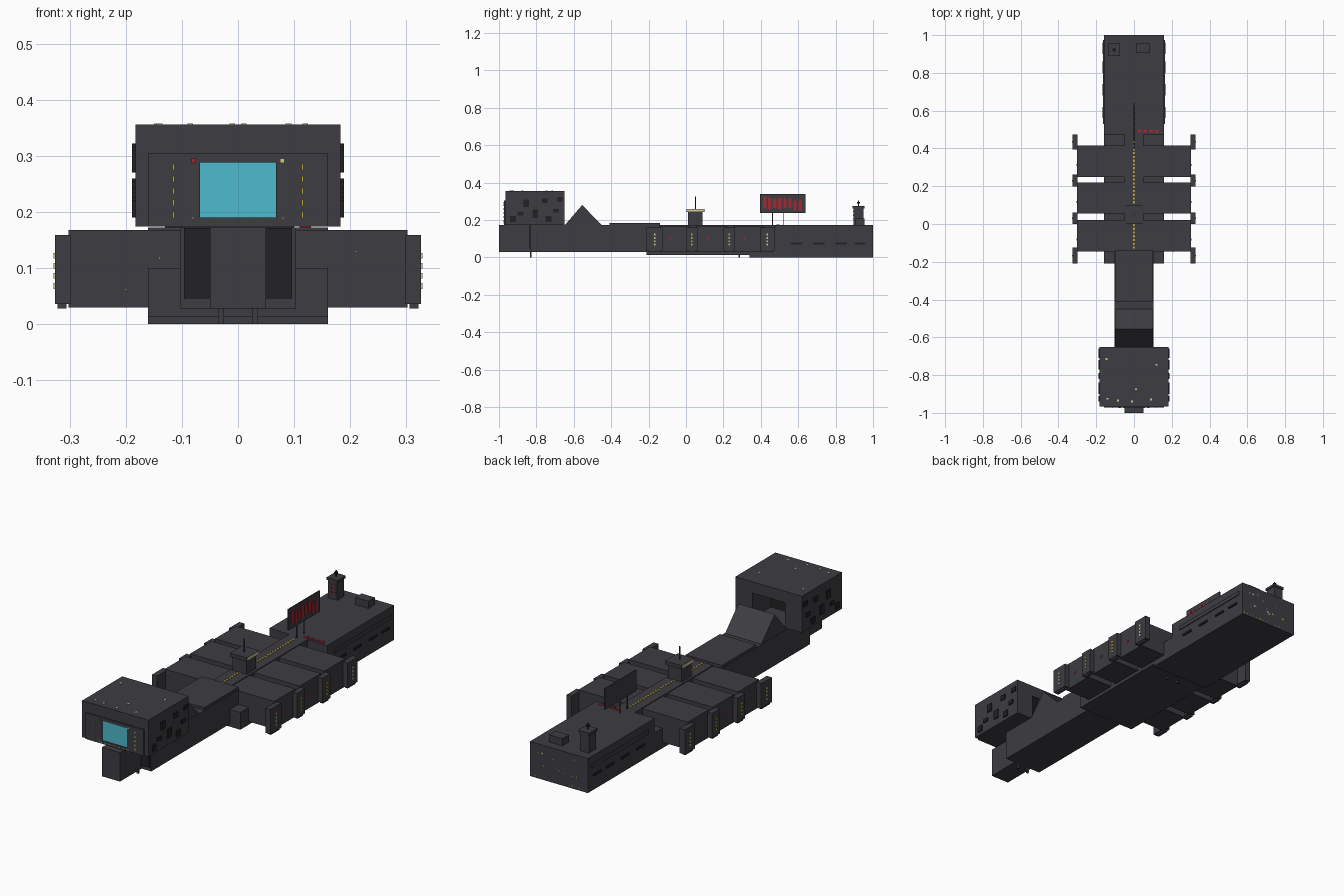
import bpy, bmesh, random
from mathutils import Matrix, Vector

random.seed(4)
cube = bpy.data.objects.get("Cube")
if cube:
    bpy.data.objects.remove(cube)


def material(name, *rgb):
    m = bpy.data.materials.new(name)
    m.use_nodes = True
    m.diffuse_color = (*rgb, 1)
    m.node_tree.nodes["Principled BSDF"].inputs["Base Color"].default_value = (*rgb, 1)
    return m


GREY = material("hull grey", .047, .045, .054)
DARK = material("shadow grey", .016, .016, .018)
CYAN = material("bay cyan", .077, .49, .61)
YELLOW = material("lamp yellow", .58, .43, .03)
RED = material("sign red", .38, .02, .03)
CREAM = material("lamp cream", .68, .58, .32)


def finish(name, bm, mat):
    mesh = bpy.data.meshes.new(name)
    bmesh.ops.recalc_face_normals(bm, faces=bm.faces)
    bm.to_mesh(mesh)
    bm.free()
    mesh.materials.append(mat)
    obj = bpy.data.objects.new(name, mesh)
    bpy.context.collection.objects.link(obj)
    return obj


def boxes(name, spans, mat=GREY):
    """One object made of boxes, each given as x, y and z spans."""
    bm = bmesh.new()
    for x, y, z in spans:
        lo, hi = Vector((x[0], y[0], z[0])), Vector((x[1], y[1], z[1]))
        size = Matrix.Diagonal((*(hi - lo), 1))
        bmesh.ops.create_cube(bm, size=1, matrix=Matrix.Translation((lo + hi) / 2) @ size)
    return finish(name, bm, mat)


def lamps(name, points, mat, size):
    """Small plates centred on points."""
    boxes(name, [[(c - s / 2, c + s / 2) for c, s in zip(p, size)] for p in points], mat)


def both(spans):
    """The spans together with their mirror images in x."""
    return spans + [((-x[1], -x[0]), y, z) for x, y, z in spans]


def prism(name, profile, half, mat=GREY):
    """A y-z profile drawn out along x."""
    bm = bmesh.new()
    face = bm.faces.new([bm.verts.new((-half, y, z)) for y, z in profile])
    out = bmesh.ops.extrude_face_region(bm, geom=[face])["geom"]
    bmesh.ops.translate(bm, vec=(2 * half, 0, 0),
                        verts=[v for v in out if isinstance(v, bmesh.types.BMVert)])
    return finish(name, bm, mat)


def rod(name, x, y, z0, z1, r, mat=GREY):
    bm = bmesh.new()
    bmesh.ops.create_cone(bm, cap_ends=True, segments=8, radius1=r, radius2=r, depth=z1 - z0,
                          matrix=Matrix.Translation((x, y, (z0 + z1) / 2)))
    return finish(name, bm, mat)


# Main hulls
boxes("rear_hull", [((-.16, .16), (.475, 1), (0, .172))])
boxes("keel_plate", [((-.16, .16), (.34, .48), (0, .02))])
boxes("middle_hull", [((-.16, .16), (-.21, .476), (.014, .1))])
boxes("spine", [((-.05, .05), (-.15, .475), (.1, .172))])
boxes("rear_side_strips", both([((.16, .164), (.53, .975), (.115, .135))]))
boxes("rear_side_slots", both([((.16, .166), (y, y + .06), (.07, .08))
                               for y in (.56, .68, .8, .9)]), DARK)

# Neck, nose block and deck wedge
boxes("neck", [((-.103, .103), (-.83, -.14), (.028, .172))])
boxes("neck_deck", [((-.1, .1), (-.41, -.14), (.172, .184))])
boxes("neck_openings", both([((.05, .096), (-.836, -.829), (.046, .171))]), DARK)
boxes("nose_block", [((-.05, .05), (-1, -.83), (.028, .172))])
boxes("landing_posts", both([((.025, .035), (y, y + .01), (0, .03)) for y in (-.835, .28)]))
prism("deck_wedge", [(-.65, .17), (-.555, .28), (-.45, .172)], .1)

# Head with an open rear bay
boxes("head", [((-.183, .183), (-.965, -.8), (.174, .356))]
      + both([((.09, .183), (-.8, -.65), (.174, .356))])
      + [((-.09, .09), (-.8, -.65), (.3, .356))])
boxes("head_bay_back", [((-.09, .09), (-.8, -.796), (.174, .3))], DARK)
boxes("head_front_panels", both([((.068, .16), (-.972, -.964), (.174, .304))])
      + [((-.068, .068), (-.972, -.964), (.288, .304)),
         ((-.068, .068), (-.972, -.964), (.174, .19))])
boxes("front_window", [((-.068, .068), (-.969, -.964), (.19, .288))], CYAN)
boxes("head_side_blocks", both([((.183, .189), (y, y + .03), (z, z + h)) for y, z, h in (
    (-.94, .19, .03), (-.87, .27, .04), (-.9, .225, .018), (-.82, .21, .045),
    (-.77, .29, .025), (-.75, .19, .03), (-.71, .24, .02), (-.69, .3, .022))]), DARK)
lamps("front_dashes", [(s * .115, -.973, .195 + i * .0213) for s in (-1, 1) for i in range(5)],
      YELLOW, (.003, .004, .011))
lamps("window_sill_lamps", [(-.075 + i * .025, -.973, .182) for i in range(7)],
      CREAM, (.014, .004, .0025))
lamps("window_corner_lamps", [(-.08, -.973, .189), (.08, -.973, .189)], CREAM, (.004, .004, .004))
lamps("port_lamp", [(.079, -.973, .291)], CREAM, (.008, .004, .008))
lamps("starboard_lamp", [(-.079, -.973, .291)], RED, (.008, .004, .008))
lamps("head_roof_lamps", [(-.145, -.715, .356), (.12, -.745, .356), (.01, -.875, .356),
                          (-.14, -.925, .356), (-.085, -.935, .356), (-.01, -.94, .356),
                          (.09, -.93, .356)], CREAM, (.01, .01, .004))

# Three pairs of wing pods and the end pylons between them
WINGS = ((-.145, .02), (.055, .22), (.25, .415))
PYLONS = ((-.21, -.125), (0, .062), (.198, .262), (.395, .475))
boxes("wing_pods", both([((.04, .302), w, (.03, .168)) for w in WINGS]))
boxes("end_pylons", both([((.298, .326), p, (.036, .159)) for p in PYLONS]))
boxes("pylon_feet", both([((.306, .322), (p[0] + .01, p[1] - .01), (.028, .038)) for p in PYLONS]))
for name, rows, mat in (("pylon_yellow_lamps", PYLONS[1:3], YELLOW),
                        ("pylon_cream_lamps", (PYLONS[0], PYLONS[3]), CREAM)):
    lamps(name, [(s * .327, sum(p) / 2, .068 + i * .018) for s in (-1, 1)
                 for p in rows for i in range(4)], mat, (.004, .008, .01))
lamps("wing_end_lamps", [(s * .303, sum(w) / 2 - .02, .1) for s in (-1, 1) for w in WINGS],
      RED, (.004, .01, .01))
lamps("wing_front_lamps", [(-.2, -.146, .062), (.21, -.146, .13), (-.14, -.146, .118)],
      CREAM, (.004, .004, .003))
lamps("spine_lamps", [(0, -.125 + i * .02, .172) for i in range(29)], YELLOW, (.009, .011, .004))

# Control tower
boxes("control_tower", [((-.038, .038), (.012, .088), (.17, .242)),
                        ((-.045, .045), (.002, .1), (.242, .26))])
boxes("control_tower_windows", both([((.044, .048), (.005, .097), (.244, .258))]), CREAM)
rod("control_tower_mast", 0, .05, .26, .325, .003)

# Sign board on posts
boxes("sign_board", [((-.003, .003), (.395, .64), (.236, .34))])
boxes("sign_posts", [((-.002, .002), (y, y + .004), (.165, .237)) for y in (.46, .518)])
boxes("sign_bars", [((.003, .006), (.412 + i * .027, .43 + i * .027), (low, top))
                    for i, (low, top) in enumerate(((.262, .325), (.255, .318), (.265, .312),
                                                    (.258, .32), (.262, .315), (.268, .318),
                                                    (.25, .305), (.25, .305)))], RED)
boxes("deck_stripes", [((.02 + i * .03, .04 + i * .03), (.485, .5), (.172, .175))
                       for i in range(4)], RED)

# Stern tower, deck house and stern lamps
boxes("stern_tower", [((-.13, -.08), (.895, .95), (.17, .265)),
                      ((-.135, -.075), (.89, .955), (.262, .274))])
lamps("stern_tower_lamps", [(x, .894, z) for x in (-.117, -.093) for z in (.205, .225, .245)],
      RED, (.012, .004, .006))
rod("stern_mast", -.105, .922, .272, .305, .003)
rod("stern_mast_top", -.105, .922, .288, .297, .009, DARK)
boxes("deck_house", [((.012, .085), (.905, .955), (.17, .208))])
lamps("stern_base_lamps", [(-.15 + i * .02, .999, .012) for i in range(16)],
      YELLOW, (.008, .002, .005))
for name, mat in (("stern_yellow_lamps", YELLOW), ("stern_cream_lamps", CREAM)):
    lamps(name, [(random.uniform(-.14, .14), .999, random.uniform(.05, .15)) for i in range(8)],
          mat, (.009, .002, .008))
